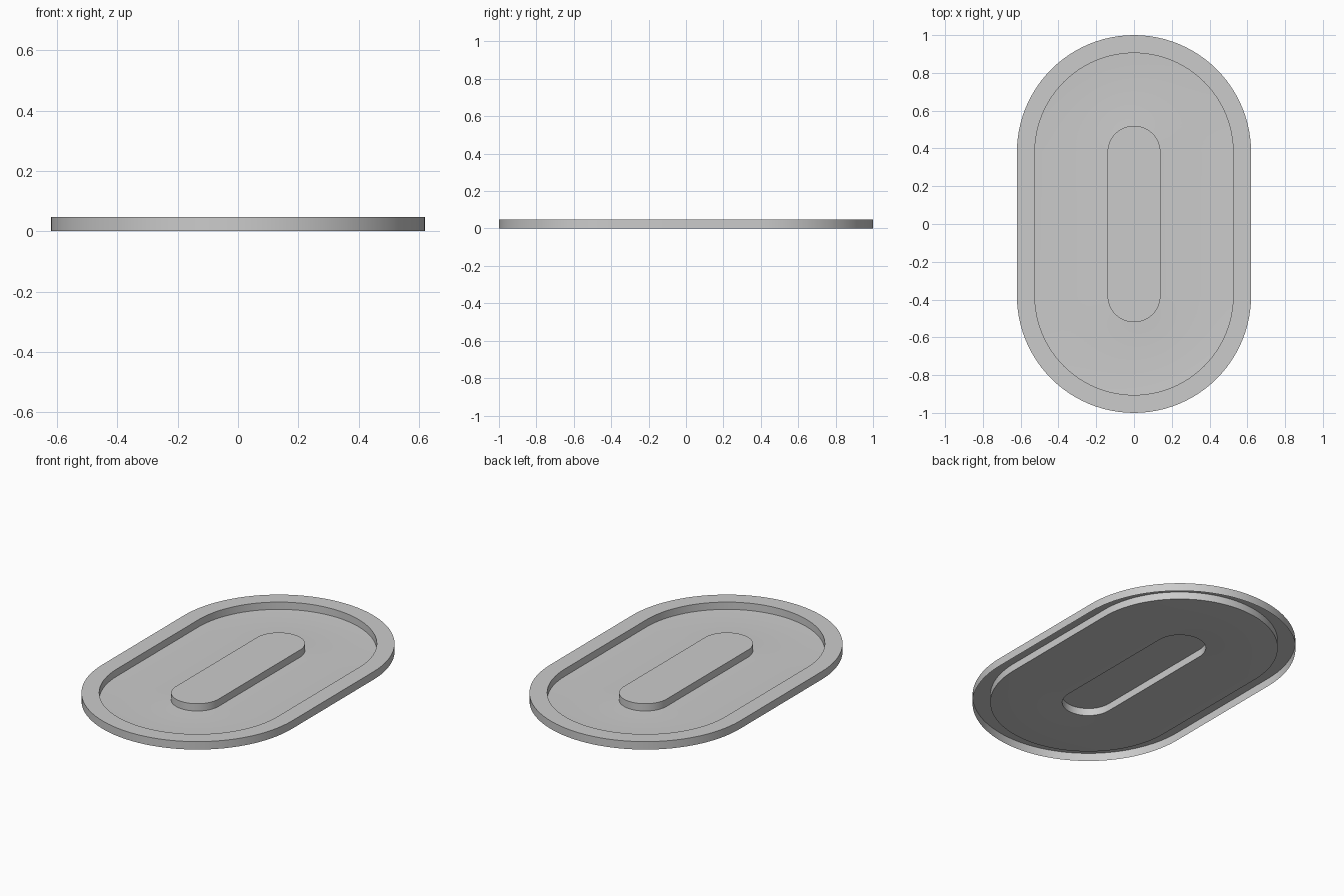
import bpy, bmesh, math

if "Cube" in bpy.data.objects:
    bpy.data.objects.remove(bpy.data.objects["Cube"])

HALF = 0.38      # half length of the straight sides
TOP = 0.047      # height of rim and island
EDGE = 0.004     # floor height where it meets the walls
SEG = 48         # segments per rounded end


def stadium(bm, r, z):
    """Ring of vertices round a stadium outline."""
    ring = []
    for sign, start in ((1, 0), (-1, math.pi)):
        for i in range(SEG + 1):
            a = start + math.pi * i / SEG
            ring.append(bm.verts.new((r * math.cos(a), sign * HALF + r * math.sin(a), z)))
    return ring


def loft(name, profile, cap=False):
    """Sweep a (radius, z) profile round the stadium as an open shell."""
    bm = bmesh.new()
    rings = [stadium(bm, r, z) for r, z in profile]
    n = len(rings[0])
    for a, b in zip(rings, rings[1:]):
        for i in range(n):
            j = (i + 1) % n
            bm.faces.new((a[i], a[j], b[j], b[i]))
    if cap:
        bm.faces.new(rings[-1])
    mesh = bpy.data.meshes.new(name)
    bm.to_mesh(mesh)
    bm.free()
    obj = bpy.data.objects.new(name, mesh)
    bpy.context.collection.objects.link(obj)
    bpy.ops.object.select_all(action='DESELECT')
    obj.select_set(True)
    bpy.context.view_layer.objects.active = obj
    bpy.ops.object.shade_smooth_by_angle(angle=math.radians(30))
    return obj


# Raised outer rim, open underneath
loft("outer_rim", [(0.62, 0), (0.62, TOP), (0.525, TOP), (0.525, EDGE)])

# Shallow channel floor, dipping gently between the walls
loft("channel_floor", [(0.525, EDGE), (0.43, 0), (0.24, 0), (0.14, EDGE)])

# Raised centre island, hollow underneath
loft("centre_island", [(0.14, EDGE), (0.14, TOP)], cap=True)
